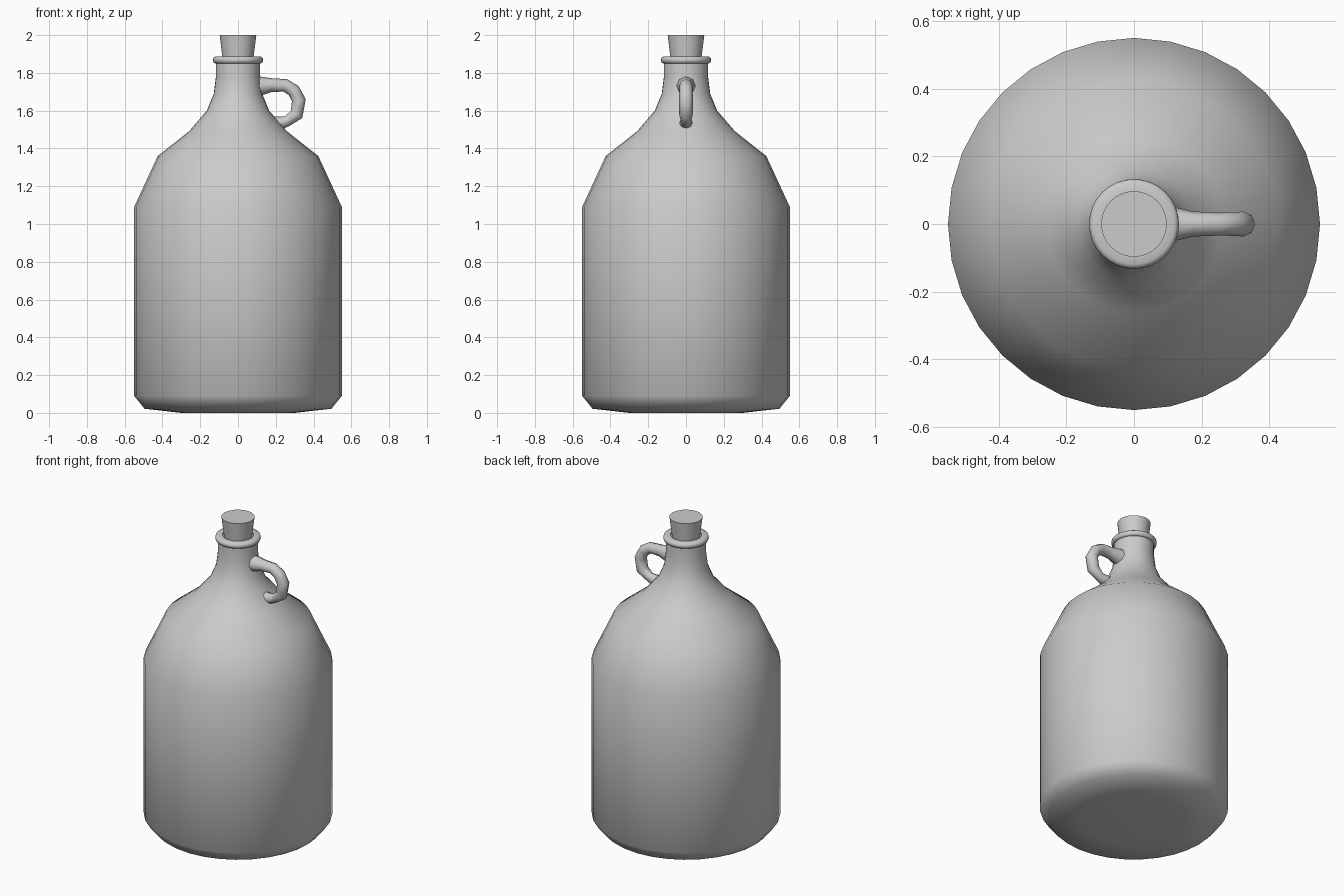
import bpy, bmesh, math

if "Cube" in bpy.data.objects:
    bpy.data.objects.remove(bpy.data.objects["Cube"])


def lathe(name, profile, angle, sides=32):
    """Spin an (r, z) profile around z; points with r = 0 close the ends."""
    bm = bmesh.new()
    verts = [bm.verts.new((r, 0, z)) for r, z in profile]
    edges = [bm.edges.new(pair) for pair in zip(verts, verts[1:])]
    bmesh.ops.spin(bm, geom=verts + edges, cent=(0, 0, 0), axis=(0, 0, 1),
                   angle=math.tau, steps=sides, use_duplicate=False)
    bmesh.ops.remove_doubles(bm, verts=bm.verts, dist=0.0005)
    bmesh.ops.recalc_face_normals(bm, faces=bm.faces)
    mesh = bpy.data.meshes.new(name)
    bm.to_mesh(mesh)
    bm.free()
    obj = bpy.data.objects.new(name, mesh)
    bpy.context.collection.objects.link(obj)
    smooth(obj, angle)
    return obj


def smooth(obj, angle):
    bpy.ops.object.select_all(action='DESELECT')
    obj.select_set(True)
    bpy.context.view_layer.objects.active = obj
    bpy.ops.object.shade_smooth_by_angle(angle=math.radians(angle))


# Jug body with shoulder and neck
lathe("jug_body", [(0, 0.005), (0.3, 0.005), (0.495, 0.022), (0.55, 0.09),
                   (0.55, 1.09), (0.425, 1.36), (0.26, 1.49), (0.165, 1.6),
                   (0.128, 1.69), (0.117, 1.78), (0.117, 1.87), (0, 1.87)], 65)

# Rounded lip around the mouth
lathe("neck_lip", [(0.09, 1.885), (0.12, 1.886), (0.13, 1.88), (0.133, 1.868),
                   (0.129, 1.855), (0.12, 1.85), (0.09, 1.85), (0.09, 1.885)], 65)

# Tapered stopper
lathe("cork", [(0, 1.84), (0.077, 1.84), (0.097, 2.0), (0, 2.0)], 30)

# Finger loop handle, flared where it meets the neck
path = [(0.10, 1.73, 0.052), (0.135, 1.732, 0.047), (0.175, 1.735, 0.037),
        (0.25, 1.734, 0.034), (0.295, 1.706, 0.035), (0.322, 1.655, 0.037),
        (0.31, 1.58, 0.036), (0.26, 1.544, 0.028), (0.225, 1.535, 0.034),
        (0.18, 1.53, 0.038)]
curve = bpy.data.curves.new("handle", 'CURVE')
curve.dimensions = '3D'
curve.bevel_depth = 1.0
curve.bevel_resolution = 2
curve.use_fill_caps = True
spline = curve.splines.new('POLY')
spline.points.add(len(path) - 1)
for point, (x, z, radius) in zip(spline.points, path):
    point.co = (x, 0, z, 1)
    point.radius = radius
handle = bpy.data.objects.new("handle", curve)
bpy.context.collection.objects.link(handle)
bpy.ops.object.select_all(action='DESELECT')
handle.select_set(True)
bpy.context.view_layer.objects.active = handle
bpy.ops.object.convert(target='MESH')
smooth(bpy.context.object, 65)

# Rest the base on the ground
body = bpy.data.objects["jug_body"]
for v in body.data.vertices:
    if v.co.z < 0.01:
        v.co.z = 0
